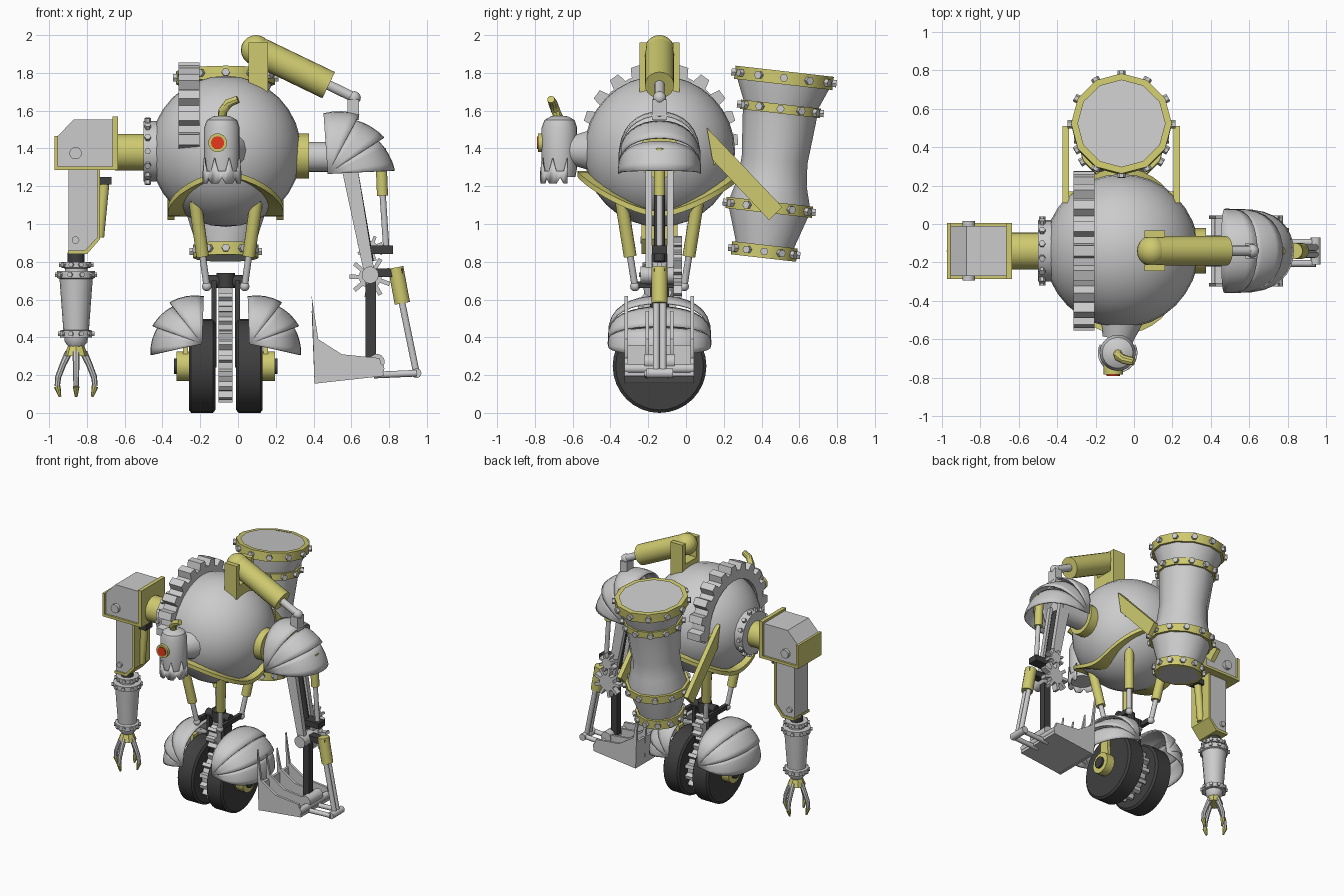
import bpy, bmesh
from math import sin, cos, pi, radians
from mathutils import Vector as V

if "Cube" in bpy.data.objects:
    bpy.data.objects.remove(bpy.data.objects["Cube"])

def mat(name, c):
    m = bpy.data.materials.new(name)
    m.diffuse_color = (*c, 1)
    m.use_nodes = True
    m.node_tree.nodes["Principled BSDF"].inputs["Base Color"].default_value = m.diffuse_color
    return m

OL, DK, RED = mat("olive", (.62, .59, .16)), mat("dark", (.05, .05, .05)), mat("red", (.8, .04, .01))
CX, CY = -.065, -.14
X, Y, Z = V((1, 0, 0)), V((0, 1, 0)), V((0, 0, 1))

# ---------- helpers ----------
def obj(name, bm, m=None, thick=0):
    bmesh.ops.remove_doubles(bm, verts=bm.verts, dist=1e-5)
    bmesh.ops.recalc_face_normals(bm, faces=bm.faces)
    me = bpy.data.meshes.new(name)
    bm.to_mesh(me)
    bm.free()
    o = bpy.data.objects.new(name, me)
    bpy.context.collection.objects.link(o)
    if m: me.materials.append(m)
    if thick: o.modifiers.new("thickness", 'SOLIDIFY').thickness = thick
    return o

def skin(bm, rings, closed=True, cap=True):
    rs = [[bm.verts.new(p) for p in r] for r in rings]
    n = len(rs[0])
    for a, b in zip(rs, rs[1:]):
        for i in range(n if closed else n - 1):
            bm.faces.new((a[i], a[(i + 1) % n], b[(i + 1) % n], b[i]))
    if cap:
        bm.faces.new(rs[0]); bm.faces.new(rs[-1])

def circle(p, d, r, n):
    q = V(d).to_track_quat('Z', 'Y')
    return [V(p) + q @ V((r * cos(2 * pi * i / n), r * sin(2 * pi * i / n), 0)) for i in range(n)]

def lathe(name, prof, p, d, n=16, m=None, cap=True):
    bm, d = bmesh.new(), V(d).normalized()
    skin(bm, [circle(V(p) + d * s, d, max(r, 2e-6), n) for r, s in prof],
         cap=cap and prof[0][0] > 0 and prof[-1][0] > 0)
    return obj(name, bm, m)

def rod(name, a, b, r, m=None, r2=None, n=14):
    a, b = V(a), V(b)
    return lathe(name, [(r, 0), (r2 or r, (b - a).length)], a, b - a, n, m)

def tube(name, pts, radii, m=None, n=8):
    bm, P = bmesh.new(), [V(p) for p in pts]
    skin(bm, [circle(P[i], P[min(i + 1, len(P) - 1)] - P[max(i - 1, 0)], r, n) for i, r in enumerate(radii)])
    return obj(name, bm, m)

def ball(name, p, r, m=None, n=16):
    bm = bmesh.new()
    bmesh.ops.create_uvsphere(bm, u_segments=n, v_segments=n // 2, radius=r)
    bmesh.ops.translate(bm, verts=bm.verts, vec=V(p))
    return obj(name, bm, m)

def prism(name, pts, w0, w1, axis='y', m=None):
    f = (lambda u, v, w: (u, w, v)) if axis == 'y' else (lambda u, v, w: (w, u, v))
    bm = bmesh.new()
    skin(bm, [[f(u, v, w) for u, v in pts] for w in (w0, w1)])
    return obj(name, bm, m)

def box(name, x0, x1, y0, y1, z0, z1, m=None):
    return prism(name, [(x0, z0), (x1, z0), (x1, z1), (x0, z1)], y0, y1, 'y', m)

def gear(name, u, v, r0, r1, teeth, w0, w1, axis, a0=0, arc=2 * pi, inner=None, m=None, tip=.3):
    pts, st = [], arc / teeth
    for i in range(teeth):
        for k, r in ((0, r0), (.5 - tip / 2 - .12, r0), (.5 - tip / 2, r1), (.5 + tip / 2, r1), (.62 + tip / 2, r0)):
            a = a0 + (i + k) * st
            pts.append((u + r * cos(a), v + r * sin(a)))
    if inner:
        pts += [(u + inner * cos(a0 + arc * t / 16), v + inner * sin(a0 + arc * t / 16)) for t in range(16, -1, -1)]
    return prism(name, pts, w0, w1, axis, m)

def bolts(name, p, d, R, n, r=.02, h=.03, m=None):
    bm = bmesh.new()
    for q in circle(p, d, R, n):
        o = (q - V(p)).normalized()
        skin(bm, [circle(q - o * h / 2, o, r, 6), circle(q + o * h / 2, o, r, 6)])
    return obj(name, bm, m)

def visor(name, c, R, ry, cuts, sx, e):
    # overlapping curved plates fanning around a y axis
    bm = bmesh.new()
    for a0, a1 in zip(cuts, cuts[1:]):
        rows = []
        for t in range(5):
            a, r = radians(a0 + (a1 - a0) * t / 4), R * (.92 + .1 * t / 4)
            rows.append([(c[0] + sx * r * cos(a) * max(sin(pi * j / 16), 0) ** e, c[1] - ry * cos(pi * j / 16),
                          c[2] + r * sin(a) * max(sin(pi * j / 16), 0) ** e) for j in range(17)])
        skin(bm, rows, closed=False, cap=False)
    return obj(name, bm, None, .01)

# ---------- body ----------
ball("body", (CX, CY, 1.385), .4, n=32)
gear("body_gear", CY, 1.44, .365, .415, 11, -.315, -.205, 'x', radians(-8), radians(196), .3, tip=.42)
bm = bmesh.new()
band = []
for i in range(49):
    a = 2 * pi * i / 48
    row = []
    for r, dz in ((.385, -.015), (.45, -.015), (.45, .015), (.385, .015)):
        z = -.12 - .21 * abs(cos(a)) ** 1.6
        h = (r * r - z * z) ** .5
        row.append((CX + h * cos(a), CY + h * sin(a), 1.385 + z + dz))
    band.append(row)
skin(bm, band, cap=False)
obj("belly_band", bm, OL)

# ---------- head ----------
HX, HY = -.085, -.67
rod("neck", (CX, -.5, 1.39), (HX, -.6, 1.39), .11, r2=.08)
lathe("head", [(.085, 1.25), (.094, 1.3), (.094, 1.51), (.08, 1.55), (.045, 1.57), (1e-6, 1.575)], (HX, HY, 0), Z, 20)
bm = bmesh.new()
jaw = [[], []]
for i in range(21):
    a = radians(-205 + 230 * i / 20)
    for k, z in enumerate((1.245 if i % 4 == 2 else 1.215, 1.35 if i % 4 == 0 else 1.28)):
        jaw[k].append((HX + .103 * cos(a), HY + .103 * sin(a), z))
skin(bm, jaw, closed=False, cap=False)
obj("jaw", bm, None, .012)
rod("eye_ring", (-.108, -.72, 1.43), (-.108, -.783, 1.43), .05, OL)
rod("eye", (-.108, -.75, 1.43), (-.108, -.79, 1.43), .035, RED)
tube("horn", [(HX, HY, 1.55), (HX + .005, HY - .02, 1.6), (HX + .035, HY - .035, 1.64), (HX + .085, HY - .045, 1.66)],
     [.026, .025, .024, .02], OL, 10)

# ---------- rear cannon ----------
B, D = V((CX, .41, .82)), V((0, sin(radians(6.5)), cos(radians(6.5))))
lathe("cannon_barrel", [(1e-6, 0), (.155, 0), (.158, .08), (.21, .24), (.21, .31), (.185, .4), (.175, .52), (.195, .74),
                        (.2, .82), (.25, .94), (.25, .985)], B, D, 12)
lathe("cannon_bore", [(.25, .985), (.225, .98), (.19, .8), (.145, .48), (1e-6, .48)], B, D, 12, OL)
for i, (r, s0, s1) in enumerate(((.174, .0, .07), (.23, .24, .3), (.213, .77, .82), (.262, .925, .995))):
    lathe(f"cannon_band_{i}", [(r - .035, s0), (r, s0), (r, s1), (r - .035, s1)], B, D, 12, OL, cap=False)
    bolts(f"cannon_bolts_{i}", B + D * (s0 + s1) / 2, D, r, 12, .022, .036)
for i, x in enumerate((-.372, .205)):
    prism(f"cannon_brace_{i}", [(.11, 1.51), (.51, 1.09), (.44, 1.02), (.14, 1.34)], x, x + .035, 'x', OL)
    prism(f"brace_mount_{i}", [(.1, 1.5), (.17, 1.43), (.17, 1.33), (.1, 1.28)],
          x + (.03 if i == 0 else -.09), x + (.12 if i == 0 else 0), 'x', OL)

# ---------- leg pistons, wheels, fenders ----------
for s in (-1, 1):
    side = "left" if s < 0 else "right"
    for t in (-1, 1):
        top, bot = V((CX + s * .165, CY + t * .205, 1.14)), V((CX + s * .1, CY + t * .13, .67))
        tag = f"{side}_{'front' if t < 0 else 'rear'}"
        rod(f"leg_piston_{tag}", top, top.lerp(bot, .66), .034, OL)
        rod(f"leg_rod_{tag}", top, bot, .018)
        ball(f"leg_ball_{tag}", top, .04, DK, 12)
        ball(f"leg_foot_{tag}", bot, .026, None, 12)
    box(f"frame_rail_{side}", CX + s * .1 - .014, CX + s * .1 + .014, CY - .12, CY + .12, .66, .695, DK)
    box(f"fork_{side}", CX + s * .063 - .013, CX + s * .063 + .013, CY - .05, CY + .05, .24, .7, DK)
    p = V((CX + s * .055, CY, .248))
    lathe(f"wheel_{side}", [(.1, 0), (.232, 0), (.248, .012), (.248, .128), (.232, .14), (.1, .14)], p, X * s, 32, DK)
    rod(f"hub_{side}", p + X * s * .13, p + X * s * .205, .08, OL)
    rod(f"axle_cap_{side}", p + X * s * .19, p + X * s * .22, .042, DK)
    prism(f"fender_arm_{side}", [(CY - .05, .25), (CY + .05, .25), (CY + .03, .5), (CY - .03, .5)],
          p.x + s * .145, p.x + s * .17, 'x', OL)
    visor(f"fender_{side}", (CX + s * .125, CY, .365), .275, .275, (92, 52, 20, -12), s, .6)
rod("frame_crossbar", (CX - .1, CY, .695), (CX + .1, CY, .695), .035, DK)
rod("frame_pivot", (CX, CY, .66), (CX, CY, .74), .05, DK)
gear("wheel_gear", CY, .25, .16, .195, 14, CX - .037, CX + .037, 'x')
gear("upper_gear", CY, .55, .085, .115, 9, CX - .037, CX + .037, 'x')

# ---------- left arm (negative x) ----------
rod("left_shoulder_ring", (-.43, CY, 1.385), (-.5, CY, 1.385), .16, n=20)
bolts("left_shoulder_bolts", (-.478, CY, 1.385), X, .165, 14, .017, .03)
rod("left_shoulder_tube", (-.5, CY, 1.38), (-.65, CY, 1.38), .097, OL, n=20)
prism("left_shoulder_box", [(-.96, 1.3), (-.96, 1.46), (-.87, 1.553), (-.66, 1.553), (-.66, 1.3)], -.27, -.01)
box("shoulder_inner_plate", -.665, -.635, -.285, .005, 1.285, 1.57, OL)
box("shoulder_outer_plate", -.972, -.952, -.285, .005, 1.285, 1.465, OL)
box("shoulder_floor", -.972, -.635, -.285, .005, 1.285, 1.305, OL)
rod("shoulder_pin", (-.86, -.295, 1.375), (-.86, .015, 1.375), .033)
prism("left_upper_arm", [(-.897, 1.3), (-.745, 1.3), (-.745, .93), (-.81, .86), (-.897, .86)], -.225, -.055)
prism("left_arm_edge", [(-.745, 1.3), (-.73, 1.3), (-.73, .92), (-.8, .84), (-.9, .84), (-.9, .86), (-.81, .86),
                        (-.745, .93)], -.235, -.045, 'y', OL)
rod("left_elbow_pin", (-.86, -.24, .915), (-.86, -.04, .915), .02)
rod("left_arm_piston", (-.735, CY, .93), (-.705, CY, 1.24), .027, OL)
box("left_piston_mount", -.745, -.67, -.18, -.1, 1.21, 1.25, DK)
A = V((-.857, CY, 0))
lathe("left_wrist_joint", [(.045, .79), (.045, .85)], A, Z, 16, DK)
lathe("left_forearm", [(.08, .8), (.08, .77), (.06, .765), (.06, .75), (.1, .75), (.1, .715), (.088, .71), (.068, .44),
                       (.085, .435), (.085, .4), (.062, .4), (.06, .375), (.035, .345)], A, Z, 16)
for i, (r, z) in enumerate(((.08, .785), (.1, .732), (.085, .418))):
    bolts(f"left_forearm_bolts_{i}", A + Z * z, Z, r, 10, .014, .022)
lathe("palm", [(.035, .375), (.065, .3)], A, Z, 8, OL)
for i in range(4):
    o = V((cos(i * pi / 2), sin(i * pi / 2), 0))
    P = [A + o * r + Z * z for r, z in ((.04, .32), (.07, .255), (.095, .19), (.1, .14), (.085, .085))]
    tube(f"finger_{i}", P[:4], [.02, .017, .016, .014])
    tube(f"fingertip_{i}", P[3:], [.018, .007], OL)

# ---------- right shoulder and top piston ----------
rod("right_shoulder_ring", (.27, CY, 1.36), (.375, CY, 1.36), .118, OL, n=20)
rod("right_shoulder_tube", (.37, CY, 1.355), (.6, CY, 1.355), .08, n=20)
visor("pauldron", (.475, CY, 1.265), .35, .22, (94, 62, 33, 3), 1, .6)
ball("top_piston_ball", (.095, CY, 1.92), .08, OL, 20)
for i, y in enumerate((-.245, -.07)):
    prism(f"top_piston_bracket_{i}", [(.055, 1.7), (.16, 1.7), (.16, 1.96), (.055, 1.96)], y, y + .035, 'y', OL)
box("top_piston_base", .055, .16, -.245, -.035, 1.7, 1.8, OL)
rod("top_piston", (.095, CY, 1.92), (.48, CY, 1.735), .077, OL, n=20)
rod("top_piston_rod", (.45, CY, 1.75), (.61, CY, 1.672), .027)
ball("top_piston_end", (.615, CY, 1.668), .035)
box("pauldron_mount", .58, .64, -.18, -.1, 1.55, 1.66)

# ---------- right arm ----------
for i, y in enumerate((-.215, -.1)):
    prism(f"right_upper_arm_{i}", [(.53, 1.38), (.62, 1.38), (.73, .7), (.68, .68)], y, y + .035)
rod("right_arm_core", (.6, CY, 1.32), (.69, CY, .8), .03, DK)
rod("right_elbow", (.7, -.24, .73), (.7, -.03, .73), .045)
gear("elbow_gear", .7, .72, .06, .11, 9, -.065, -.02, 'y')
gear("elbow_pinion", .7, .87, .04, .07, 8, -.065, -.02, 'y')
rod("right_arm_piston", (.755, CY, 1.4), (.765, CY, 1.15), .03, OL)
rod("right_arm_piston_rod", (.765, CY, 1.17), (.785, CY, .87), .017)
box("right_piston_link", .69, .82, -.18, -.1, .84, .885, DK)
box("right_elbow_link", .7, .87, -.17, -.11, .72, .765, DK)
prism("right_forearm", [(.675, .75), (.73, .75), (.73, .28), (.675, .28)], -.165, -.115, 'y', DK)
rod("right_forearm_piston", (.835, CY, .77), (.87, CY, .58), .042, OL)
for i, y in enumerate((CY - .018, CY + .018)):
    rod(f"right_forearm_rod_{i}", (.865, y, .6), (.945, y, .21), .018)
rod("rod_pivot", (.945, -.21, .21), (.945, -.07, .21), .026)
rod("bucket_pivot", (.735, -.22, .27), (.735, -.06, .27), .042)
for i, y in enumerate((-.205, -.095)):
    rod(f"bucket_link_{i}", (.72, y, .2), (.945, y, .21), .018)

# ---------- bucket with pointed side plates ----------
for i, y in enumerate((-.325, -.215, -.085, .025)):
    h = .62 if i in (0, 3) else .54
    prism(f"bucket_plate_{i}", [(.405, .155), (.39, h), (.425, .39), (.55, .31), (.75, .29), (.77, .21)], y, y + .018)
prism("bucket_floor", [(.405, .155), (.77, .195), (.77, .215), (.405, .18)], -.325, .043)
prism("bucket_lip", [(.405, .155), (.425, .155), (.42, .36), (.4, .36)], -.325, .043)
rod("bucket_rear_bar", (.75, -.325, .235), (.75, .043, .235), .025)

for o in bpy.data.objects:
    o.select_set(True)
bpy.context.view_layer.objects.active = bpy.data.objects["body"]
bpy.ops.object.shade_smooth_by_angle(angle=radians(35))
